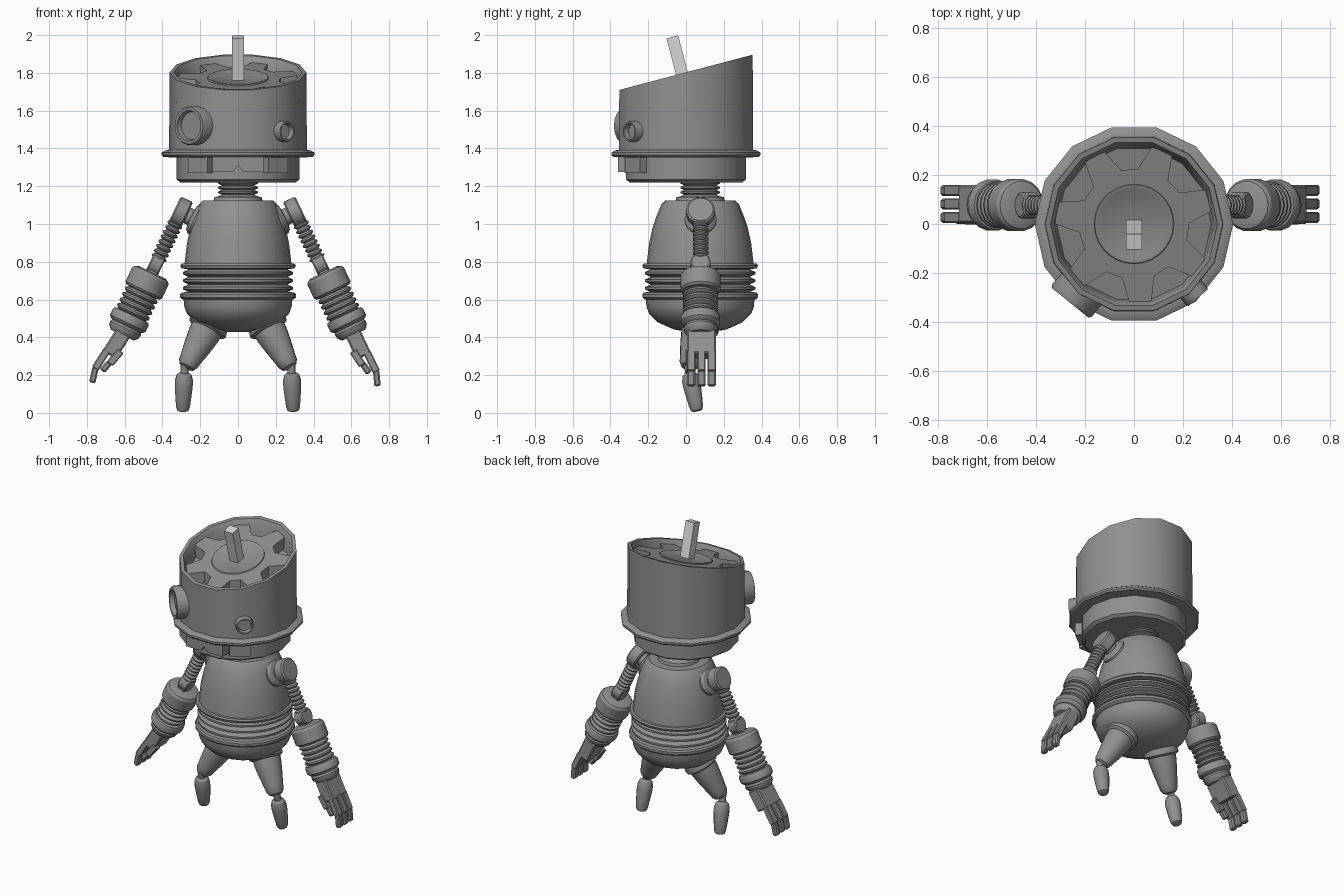
import bpy
import bmesh
from math import sin, cos, pi, radians
from mathutils import Matrix, Vector

cube = bpy.data.objects.get("Cube")
if cube:
    bpy.data.objects.remove(cube, do_unlink=True)


def material(name, value):
    m = bpy.data.materials.new(name)
    m.use_nodes = True
    color = (value, value, value, 1)
    m.diffuse_color = color
    bsdf = m.node_tree.nodes["Principled BSDF"]
    bsdf.inputs["Base Color"].default_value = color
    bsdf.inputs["Roughness"].default_value = 0.6
    return m


METAL = material("dark grey metal", 0.28)
PALE = material("pale grey metal", 0.68)
SLOPE = 0.264          # tilt of the head's top
TILT = Matrix.Rotation(math_tilt := radians(14.8), 4, 'X')
FLIP = Matrix.Scale(-1, 4, (1, 0, 0))


def finish(name, bm, matrix=Matrix(), mat=METAL, angle=32):
    bm.transform(matrix)
    bmesh.ops.remove_doubles(bm, verts=bm.verts, dist=0.0001)
    bmesh.ops.recalc_face_normals(bm, faces=bm.faces)
    for f in bm.faces:
        f.smooth = True
    me = bpy.data.meshes.new(name)
    bm.to_mesh(me)
    bm.free()
    me.set_sharp_from_angle(angle=radians(angle))
    me.materials.append(mat)
    ob = bpy.data.objects.new(name, me)
    bpy.context.collection.objects.link(ob)
    return ob


def lathe(name, profile, matrix=Matrix(), seg=20, shear_above=None):
    """Turn (radius, height) points around z; close both ends on the axis."""
    bm = bmesh.new()
    pts = [(0, profile[0][1])] + list(profile) + [(0, profile[-1][1])]
    rings = []
    for r, z in pts:
        ring = []
        for i in range(seg):
            a = 2 * pi * i / seg
            y = r * sin(a)
            lift = SLOPE * y if shear_above and z > shear_above else 0
            ring.append(bm.verts.new((r * cos(a), y, z + lift)))
        rings.append(ring)
    for a, b in zip(rings, rings[1:]):
        for i in range(seg):
            j = (i + 1) % seg
            bm.faces.new((a[i], a[j], b[j], b[i]))
    return finish(name, bm, matrix)


def box(name, size, center, matrix=Matrix(), mat=METAL, bevel=0.0):
    bm = bmesh.new()
    bmesh.ops.create_cube(bm, size=1)
    bm.transform(Matrix.Translation(center) @ Matrix.Diagonal((*size, 1)))
    if bevel:
        bmesh.ops.bevel(bm, geom=bm.edges[:], offset=bevel, segments=1, affect='EDGES')
    return finish(name, bm, matrix, mat, 25)


def prism(name, outline, depth, matrix=Matrix()):
    bm = bmesh.new()
    face = bm.faces.new([bm.verts.new(p) for p in outline])
    ext = bmesh.ops.extrude_face_region(bm, geom=[face])
    verts = [v for v in ext["geom"] if isinstance(v, bmesh.types.BMVert)]
    bmesh.ops.translate(bm, verts=verts, vec=depth)
    return finish(name, bm, matrix, METAL, 20)


def ridges(top, bottom, count, inner, outer):
    """Bellows profile running from top to bottom."""
    step = (bottom - top) / count
    out = []
    for i in range(count):
        z = top + i * step
        out += [(inner, z), (outer, z + step * 0.35), (outer, z + step * 0.65)]
    return out + [(inner, bottom)]


def along(start, end):
    """Frame with z running from start to end."""
    start, end = Vector(start), Vector(end)
    turn = (end - start).to_track_quat('Z', 'Y').to_matrix().to_4x4()
    return Matrix.Translation(start) @ turn


# Head: jaw cup, flange and slanted open drum
lathe("jaw_cup", [(0.305, 1.22), (0.325, 1.235), (0.325, 1.36)], seg=14)
lathe("head_flange", [(0.36, 1.353), (0.395, 1.355), (0.404, 1.365), (0.404, 1.378),
                      (0.385, 1.39), (0.36, 1.392)], seg=14)
lathe("head_drum", [(0.365, 1.38), (0.362, 1.803), (0.34, 1.803), (0.325, 1.775),
                    (0.315, 1.69)], seg=14, shear_above=1.5)

# Cog plate set into the top of the head
cog = []
for i in range(7):
    for off, r in ((-17, 0.225), (-8, 0.322), (8, 0.322), (17, 0.225)):
        a = radians(off + 69) + 2 * pi * i / 7
        y = r * sin(a)
        cog.append((r * cos(a), y, 1.772 + SLOPE * y))
prism("cog_plate", cog, (0, 0, -0.075))
lathe("cog_hub_ring", [(0.165, 1.765), (0.16, 1.778), (0.148, 1.778), (0.138, 1.7725)],
      seg=28, shear_above=1.5)
box("antenna", (0.064, 0.064, 0.25), (0, 0, 0.108),
    Matrix.Translation((0, -0.013, 1.765)) @ TILT, PALE)

# Mouth plate with a notch, and the two cheek blocks
prism("mouth_plate", [(-0.135, -0.36, 1.36), (-0.135, -0.36, 1.275), (-0.028, -0.36, 1.275),
                      (0, -0.36, 1.31), (0.028, -0.36, 1.275), (0.135, -0.36, 1.275),
                      (0.135, -0.36, 1.36)], (0, 0.08, 0))
for side, deg in (("left", 37), ("right", -37)):
    box(side + "_cheek_block", (0.13, 0.07, 0.09), (0, -0.32, 1.315),
        Matrix.Rotation(radians(deg), 4, 'Z'))


def eye(name, deg, z, r, reach):
    d = Vector((cos(radians(deg)), sin(radians(deg)), 0))
    base = d * 0.28 + Vector((0, 0, z))
    n = reach - 0.28
    lathe(name, [(r, 0), (r, n - 0.012), (r * 0.93, n), (r * 0.78, n),
                 (r * 0.72, n - 0.03)], along(base, base + d), 18)


eye("large_eye", 231, 1.52, 0.104, 0.413)
eye("small_eye", -49, 1.49, 0.056, 0.398)

# Torso, turned as one body with a bellows waist
CENTER = Matrix.Translation((0, 0.075, 0))
lathe("neck", ridges(1.23, 1.13, 4, 0.085, 0.105), CENTER)
lathe("torso", [(0.09, 1.15), (0.125, 1.142), (0.13, 1.125), (0.185, 1.125), (0.205, 1.105),
                (0.232, 1.04), (0.252, 0.98), (0.27, 0.9), (0.283, 0.79), (0.30, 0.79),
                (0.306, 0.78), (0.3, 0.765)] + ridges(0.76, 0.64, 3, 0.262, 0.292)
      + [(0.298, 0.638), (0.306, 0.628), (0.306, 0.612), (0.296, 0.602), (0.288, 0.6),
         (0.284, 0.56), (0.27, 0.525), (0.225, 0.48), (0.14, 0.442), (0.06, 0.428)],
      CENTER, 24)

# Arms, built along a leaning frame and mirrored
for side, flip, spread in (("left", Matrix(), 0), ("right", FLIP, 7)):
    arm = (flip @ Matrix.Translation((0.303, 0.077, 1.062))
           @ Matrix.Rotation(radians(-25.5), 4, 'Y'))
    across = arm @ Matrix.Rotation(pi / 2, 4, 'Y')
    down = arm @ Matrix.Rotation(pi, 4, 'X')
    lathe(side + "_shoulder_socket", [(0.085, -0.13), (0.085, -0.08), (0.07, -0.065),
                                      (0.045, -0.06), (0.045, -0.03)], across)
    lathe(side + "_shoulder_disc", [(0.068, -0.036), (0.076, -0.028), (0.076, 0.028),
                                    (0.066, 0.036)], across)
    lathe(side + "_upper_arm_spring", ridges(0.06, 0.28, 8, 0.028, 0.042), down, 14)
    elbow = down @ Matrix.Translation((0, 0, 0.305))
    lathe(side + "_elbow_disc", [(0.046, -0.034), (0.054, -0.028), (0.054, 0.028),
                                 (0.046, 0.034)], elbow @ Matrix.Rotation(pi / 2, 4, 'Y'), 16)
    box(side + "_elbow_link", (0.05, 0.075, 0.09), (0, 0, 0.035), elbow)
    lathe(side + "_forearm", [(0.075, 0.352), (0.097, 0.36), (0.107, 0.375), (0.107, 0.455),
                              (0.097, 0.467)] + ridges(0.47, 0.6, 4, 0.078, 0.094)
          + [(0.098, 0.603), (0.105, 0.615), (0.105, 0.65), (0.095, 0.662), (0.084, 0.667),
             (0.09, 0.68), (0.086, 0.7), (0.068, 0.72)], down, 18)

    # Hand: palm, three jointed fingers and a thumb
    wrist = (arm @ Matrix.Translation((0, 0.005, -0.71))
             @ Matrix.Rotation(radians(-spread), 4, 'Y'))
    box(side + "_palm", (0.085, 0.155, 0.14), (0, 0, -0.065), wrist, bevel=0.008)
    for i in range(3):
        y = (i - 1) * 0.055
        label = side + "_finger_" + str(i + 1)
        box(label + "_base", (0.04, 0.044, 0.115), (0.024, y, -0.18), wrist, bevel=0.005)
        tip = (wrist @ Matrix.Translation((0.024, y, -0.235))
               @ Matrix.Rotation(radians(20), 4, 'Y'))
        box(label + "_tip", (0.034, 0.044, 0.085), (0, 0, -0.036), tip, bevel=0.008)
    thumb = (wrist @ Matrix.Translation((-0.038, -0.062, -0.1))
             @ Matrix.Rotation(radians(-8), 4, 'Y'))
    box(side + "_thumb_base", (0.04, 0.045, 0.09), (0, 0, -0.03), thumb, bevel=0.005)
    box(side + "_thumb_tip", (0.034, 0.04, 0.06), (0.006, 0, -0.1), thumb, bevel=0.008)

    # Leg: hip collar, tapered thigh, knee pin and peg foot
    leg = flip @ along((0.145, 0.075, 0.48), (0.278, 0.012, 0.235))
    lathe(side + "_hip_collar", [(0.1, 0), (0.108, 0.025), (0.106, 0.04), (0.09, 0.05)], leg)
    lathe(side + "_thigh", [(0.088, 0.03), (0.085, 0.08), (0.074, 0.15), (0.06, 0.22),
                            (0.054, 0.255), (0.042, 0.275), (0.02, 0.285)], leg, 18)
    foot = flip @ along((0.284, 0.018, 0.212), (0.293, 0.06, 0.004))
    lathe(side + "_knee_pin", [(0.022, -0.045), (0.022, 0.02)], foot, 12)
    lathe(side + "_foot", [(0.026, 0), (0.04, 0.012), (0.048, 0.04), (0.048, 0.075),
                           (0.043, 0.13), (0.037, 0.185), (0.03, 0.203), (0.018, 0.208)],
          foot, 16)
